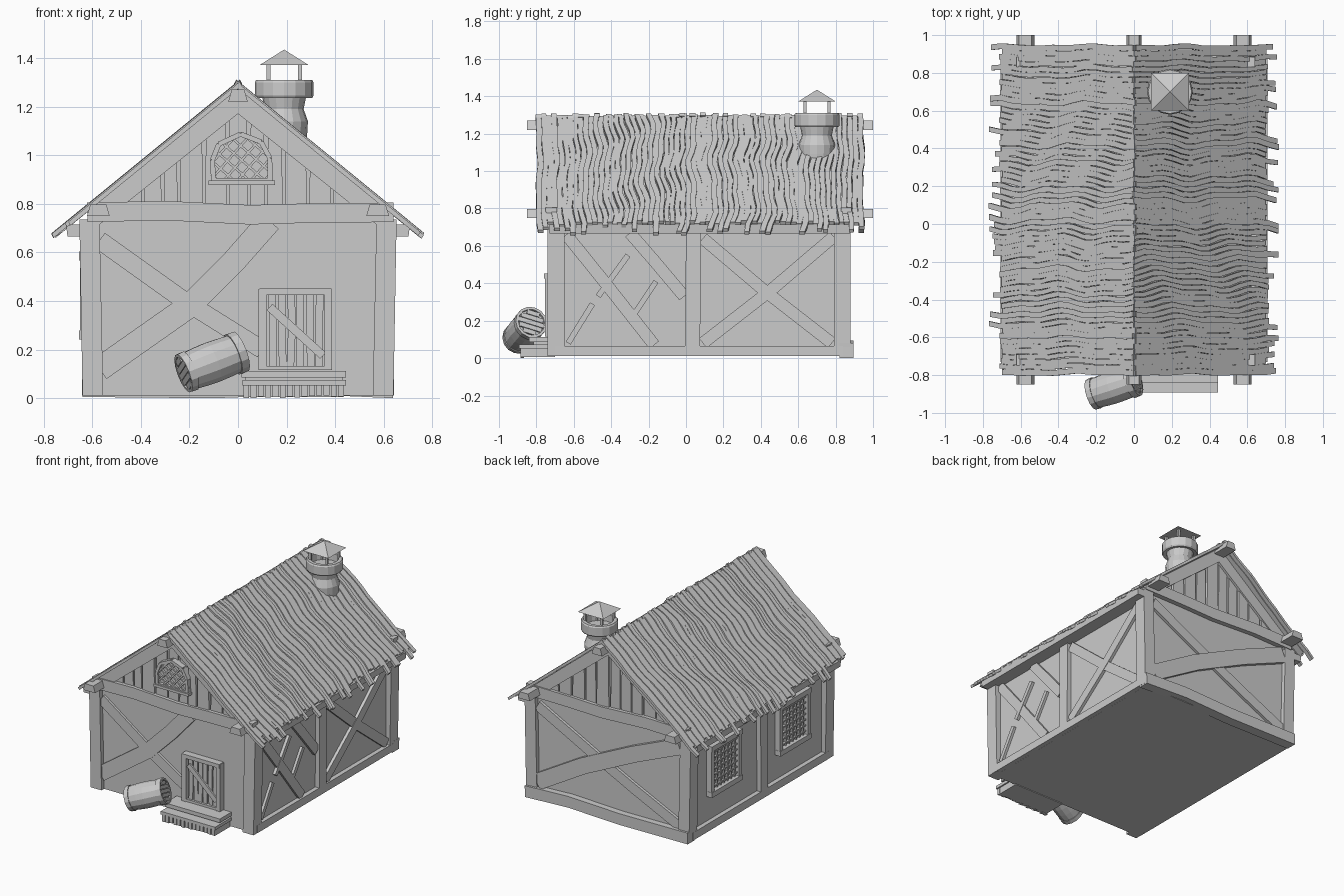
import bpy, bmesh, math, random
from mathutils import Vector

if "Cube" in bpy.data.objects:
    bpy.data.objects.remove(bpy.data.objects["Cube"])
random.seed(4)
R = random.uniform


def build(name, pieces):
    """Join (verts, faces) pieces into one object."""
    vs, fs = [], []
    for v, f in pieces:
        o = len(vs)
        vs += [tuple(p) for p in v]
        fs += [[i + o for i in q] for q in f]
    me = bpy.data.meshes.new(name)
    me.from_pydata(vs, [], fs)
    bm = bmesh.new()
    bm.from_mesh(me)
    bmesh.ops.recalc_face_normals(bm, faces=bm.faces)
    bm.to_mesh(me)
    bm.free()
    ob = bpy.data.objects.new(name, me)
    bpy.context.collection.objects.link(ob)
    return ob


def P(plane, u, v, d):
    return (u, d, v) if plane == 'y' else (d, u, v)


def rings(rs):
    """Skin closed rings and cap both ends."""
    n = len(rs[0])
    f = [[k * n + i, k * n + (i + 1) % n, (k + 1) * n + (i + 1) % n, (k + 1) * n + i]
         for k in range(len(rs) - 1) for i in range(n)]
    f += [list(range(n)), list(range((len(rs) - 1) * n, len(rs) * n))]
    return [p for r in rs for p in r], f


def prism(plane, pts, d0, d1):
    return rings([[P(plane, u, v, d) for u, v in pts] for d in (d0, d1)])


def box(x0, x1, y0, y1, z0, z1):
    return prism('y', [(x0, z0), (x1, z0), (x1, z1), (x0, z1)], y0, y1)


def ribbon(plane, path, w, d0, d1):
    """Flat timber of width w following a 2D path."""
    ps = [Vector(p) for p in path]
    rs = []
    for i, p in enumerate(ps):
        t = (ps[min(i + 1, len(ps) - 1)] - ps[max(i - 1, 0)]).normalized()
        n = Vector((-t.y, t.x)) * w / 2
        a, b = p + n, p - n
        rs.append([P(plane, *a, d0), P(plane, *b, d0), P(plane, *b, d1), P(plane, *a, d1)])
    return rings(rs)


def lathe(prof, n, base, axis):
    q = Vector((0, 0, 1)).rotation_difference(Vector(axis))
    return rings([[Vector(base) + q @ Vector((r * math.cos(2 * math.pi * i / n),
                  r * math.sin(2 * math.pi * i / n), z)) for i in range(n)] for r, z in prof])


def clip(p, d, poly):
    """Clip an infinite line to a convex counter-clockwise polygon."""
    lo, hi = -9, 9
    for a, b in zip(poly, poly[1:] + poly[:1]):
        n = Vector((a[1] - b[1], b[0] - a[0]))
        num, den = n.dot(Vector(a) - p), n.dot(d)
        if abs(den) < 1e-6:
            continue
        if den > 0:
            lo = max(lo, num / den)
        else:
            hi = min(hi, num / den)
    return (p + d * lo, p + d * hi) if hi - lo > 0.02 else None


# House body with gables
build("house_body", [prism('y', [(-.61, .01), (.61, .01), (.61, .76), (0, 1.26), (-.61, .76)], -.71, .85)])

# Corner posts, slightly leaning outward
build("corner_posts", [prism('y', [(s * .555, .01), (s * .64, .01), (s * .653, .735), (s * .57, .735)], a, b)
                       for s in (-1, 1) for a, b in ((-.74, -.65), (.79, .88))])

# Side frames: mid post, top and bottom rails
side = []
for s in (-1, 1):
    a, b = s * .58, s * .642
    side += [ribbon('x', [(.035, .02), (.04, .7)], .08, a, b),
             ribbon('x', [(-.7, .69), (.84, .69)], .05, a, b),
             ribbon('x', [(-.7, .038), (.84, .038)], .055, a, b)]
build("side_frames", side)

# Right side diagonal braces
braces = [[(-.64, .66), (-.43, .4), (-.17, .07)], [(-.3, .67), (-.17, .52), (-.01, .33)],
          [(-.63, .08), (-.5, .29)], [(-.47, .33), (-.31, .55)], [(-.3, .2), (-.16, .41)],
          [(.09, .08), (.45, .36), (.79, .65)], [(.09, .64), (.42, .36), (.78, .08)]]
build("right_side_braces", [ribbon('x', p, .065 if len(p) == 3 else .03, .6, .628 + .003 * (i % 2))
                            for i, p in enumerate(braces)])

# Front and back wall braces
build("front_braces", [
    ribbon('y', [(-.57, .12), (-.2, .38), (-.02, .56), (.13, .73)], .1, -.732, -.70),
    ribbon('y', [(-.57, .65), (-.22, .4), (.1, .2)], .075, -.727, -.70)])
build("back_braces", [
    ribbon('y', [(.56, .12), (.2, .33), (-.2, .52), (-.56, .67)], .11, .84, .878),
    ribbon('y', [(.56, .66), (.1, .42), (-.2, .27), (-.56, .1)], .075, .84, .87),
    ribbon('y', [(.64, .04), (.3, .055), (-.1, .04), (-.64, .045)], .08, .82, .895)])

# Tie beams under each gable, sagging a little, and gable rafters
tie, boards = [], []
for a, b in ((-.75, -.69), (.83, .885)):
    tie.append(ribbon('y', [(-.62, .765), (-.3, .772), (.05, .755), (.3, .762), (.64, .765)], .08, a, b))
    for s in (-1, 1):
        tie.append(ribbon('y', [(s * .6, .745), (0, 1.225)], .085, a + .008, b - .008))
    # Vertical gable boards with gaps
    x = -.46
    while x < .44:
        w = R(.055, .1)
        h = [1.24 - .816 * abs(v) for v in (x, x + w)]
        e = R(.004, .014)
        boards.append(prism('y', [(x, .78), (x + w, .78), (x + w - .006, h[1]), (x + .004, h[0])], a + .03 - e, b - .03 + e))
        x += w + .008
build("gable_frames", tie)
build("gable_boards", boards)

# Long roof beams: ridge, plates, and side wall beams
def trap(cx, z0, z1, w0, w1, a, b):
    return prism('y', [(cx - w0, z0), (cx + w0, z0), (cx + w1, z1), (cx - w1, z1)], a, b)
build("roof_beams", [trap(0, 1.22, 1.27, .04, .026, -.85, 1)] +
      [trap(s * .575, .75, .797, .047, .033, -.85, 1) for s in (-1, 1)] +
      [trap(s * .668, .665, .714, .034, .04, -.73, .88) for s in (-1, 1)])

# Roof: wavy strips running from ridge to eaves
for s, nm in ((-1, "left"), (1, "right")):
    strips, n, ph = [], 62, R(0, 6)
    for i in range(n):
        y0 = -.784 + 1.718 * i / (n - 1)
        edge = min(1, .3 + 3 * min(i, n - 1 - i) / n)
        ex = R(.735, .772) if random.random() < .3 else R(.695, .715)
        lift = (.007 if i % 2 else 0) + R(-.002, .002)
        w = R(.012, .0155)
        rs = []
        for k in range(15):
            x = R(-.008, .004) if k == 0 else ex * k / 14
            t = 13 * x + ph + 1.5 * math.sin(3.2 * y0 + s)
            y = y0 + edge * (.013 * math.sin(t) + .009 * math.sin(2.1 * t + 4 * y0)) + R(-.002, .002)
            z = 1.297 - .816 * x + lift
            rs.append([(s * x, y - w, z), (s * x, y + w, z), (s * (x - .009), y + w, z - .016),
                       (s * (x - .009), y - w, z - .016)])
        strips.append(rings(rs))
    build(nm + "_roof_strips", strips)

# Chimney pot with collar, posts and pyramid cap
cx, cy = .19, .70
build("chimney_pot", [lathe([(.085, 1.0), (.095, 1.09), (.098, 1.14), (.08, 1.19), (.09, 1.24), (.115, 1.235),
                             (.121, 1.245), (.121, 1.3), (.115, 1.31), (.092, 1.31), (.088, 1.26)],
                            16, (cx, cy, 0), (0, 0, 1))])
build("chimney_cap", [box(cx + a * .065 - .008, cx + a * .065 + .008, cy + b * .065 - .008, cy + b * .065 + .008, 1.25, 1.375)
                      for a in (-1, 1) for b in (-1, 1)] +
      [([(cx - .1, cy - .1, 1.372), (cx + .1, cy - .1, 1.372), (cx + .1, cy + .1, 1.372), (cx - .1, cy + .1, 1.372),
         (cx, cy, 1.435)], [(0, 1, 2, 3), (0, 1, 4), (1, 2, 4), (2, 3, 4), (3, 0, 4)])])

# Door: frame, uneven planks, diagonal bar
door = [box(.1, .375, -.722, -.70, .12, .44),
        box(.085, .118, -.755, -.70, .115, .45), box(.357, .387, -.755, -.70, .115, .45),
        box(.088, .384, -.76, -.70, .425, .452), box(.088, .384, -.75, -.70, .115, .132)]
for i in range(6):
    x = .141 + .039 * i
    door.append(ribbon('y', [(x + R(-.004, .004), .13), (x + R(-.006, .006), .28), (x + R(-.003, .003), .43)], .031, -.735, -.71))
door.append(ribbon('y', [(.13, .375), (.35, .175)], .035, -.746, -.72))
build("door", door)

# Porch steps
build("steps", [box(.015, .445, -.84, -.70, .085, .112), box(.03, .43, -.815, -.70, .01, .09),
                box(.018, .445, -.893, -.70, .052, .074), box(.03, .435, -.872, -.70, .005, .055)] +
      [box(.022 + .03 * i, .046 + .03 * i, -.886, -.865, R(0, .012), .054) for i in range(14)])

# Gable window: arched frame, sill, diamond lattice
arch = [(.14, .89), (.138, .99), (.1, 1.06), (.01, 1.094), (-.085, 1.05), (-.113, .98), (-.108, .89)]
ctr = Vector((.015, .98))
win = [prism('y', arch, -.742, -.70), box(-.122, .152, -.775, -.70, .878, .896)]
win += [ribbon('y', [Vector(a).lerp(ctr, .06), Vector(b).lerp(ctr, .06)], .02, -.766, -.72)
        for a, b in zip(arch, arch[1:] + arch[:1])]
for i, d in enumerate((Vector((.75, -.66)), Vector((.66, .75)))):
    for k in range(-4, 5):
        seg = clip(ctr + Vector((-d.y, d.x)) * k * .042, d, arch)
        if seg:
            win.append(ribbon('y', seg, .01, -.756 - .003 * i, -.735))
build("gable_window", win)

# Left side windows with a fine grid
for j, yc in enumerate((.47, -.3)):
    y0, y1, z0, z1 = yc - .155, yc + .155, .26, .585
    w = [box(-.62, -.6, y0, y1, z0, z1)]
    for v in (z0, z1):
        w.append(ribbon('x', [(y0 - .018, v), (y1 + .018, v)], .036, -.655, -.6))
    for v in (y0, y1):
        w.append(ribbon('x', [(v, z0), (v, z1)], .032, -.65, -.6))
    for k in range(1, 8):
        u, v = y0 + (y1 - y0) * k / 8, z0 + (z1 - z0) * k / 8
        w += [ribbon('x', [(u, z0), (u, z1)], .01, -.632, -.615), ribbon('x', [(y0, v), (y1, v)], .01, -.635, -.615)]
    build("left_window_%d" % (j + 1), w)

# Tipped barrel leaning on the steps
base = Vector((-.225, -.902, .102))
axis = (Vector((.01, -.826, .192)) - base)
L = axis.length
barrel = lathe([(.07, .014), (.072, 0), (.084, 0), (.086, .03), (.081, .03), (.085, L * .3), (.087, L * .5), (.085, L * .7),
                (.082, L - .035), (.089, L - .035), (.088, L), (.074, L), (.072, L - .012)], 14, base, axis.normalized())
q = Vector((0, 0, 1)).rotation_difference(axis.normalized())
heads = []
for z in (.008, L - .008):
    for k in range(-2, 3):
        h = math.sqrt(.072 ** 2 - (abs(k) * .027 + .009) ** 2)
        v, f = box(k * .027 - .012, k * .027 + .012, -h, h, z - .007, z + .007)
        heads.append(([base + q @ Vector(p) for p in v], f))
build("barrel", [barrel] + heads)
